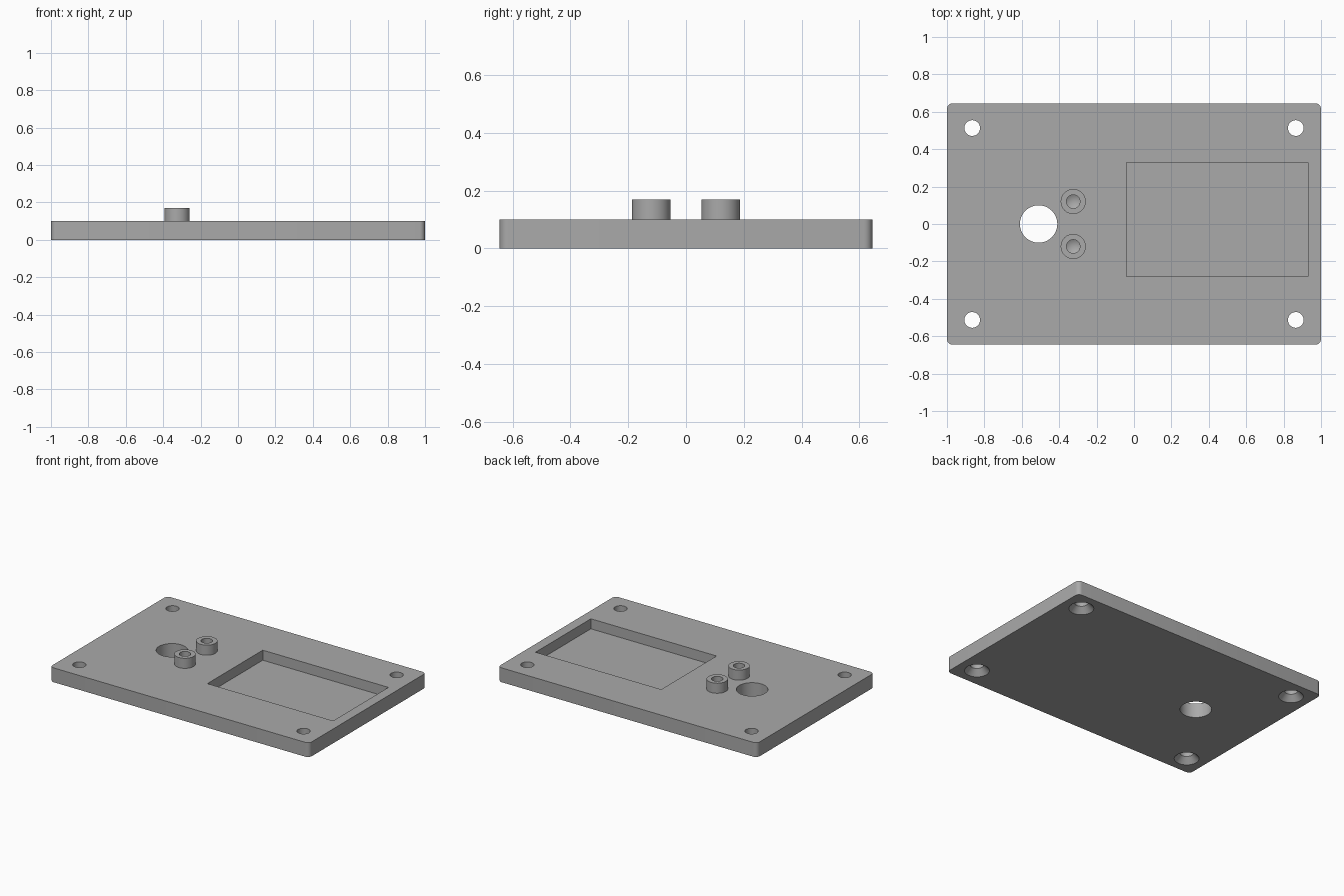
import bpy, bmesh, math

if "Cube" in bpy.data.objects:
    bpy.data.objects.remove(bpy.data.objects["Cube"], do_unlink=True)

grey = bpy.data.materials.new("plain_grey")
grey.use_nodes = True
COLOUR = (0.4, 0.4, 0.4, 1)
grey.diffuse_color = COLOUR
grey.node_tree.nodes["Principled BSDF"].inputs["Base Color"].default_value = COLOUR

THICK, HALF_DEPTH = 0.10, 0.645
BOSS_X, BOSS_Y, BOSS_TOP = -0.325, 0.12, 0.17


def add_object(name, bm):
    mesh = bpy.data.meshes.new(name)
    bmesh.ops.recalc_face_normals(bm, faces=bm.faces)
    bm.to_mesh(mesh)
    bm.free()
    mesh.materials.append(grey)
    obj = bpy.data.objects.new(name, mesh)
    bpy.context.collection.objects.link(obj)
    return obj


def box(name, x0, x1, y0, y1, z0, z1, corner=0):
    bm = bmesh.new()
    bmesh.ops.create_cube(bm, size=1)
    for v in bm.verts:
        v.co.x = x1 if v.co.x > 0 else x0
        v.co.y = y1 if v.co.y > 0 else y0
        v.co.z = z1 if v.co.z > 0 else z0
    if corner:
        upright = [e for e in bm.edges if abs(e.verts[0].co.z - e.verts[1].co.z) > 0.01]
        bmesh.ops.bevel(bm, geom=upright, offset=corner, segments=6, profile=0.5, affect='EDGES')
    return add_object(name, bm)


def turned(name, x, y, profile, sides=48):
    """Solid of revolution from (radius, height) points, bottom to top."""
    bm = bmesh.new()
    rings = []
    for r, z in profile:
        if r == 0:
            rings.append([bm.verts.new((x, y, z))] * sides)
        else:
            turn = [2 * math.pi * i / sides for i in range(sides)]
            rings.append([bm.verts.new((x + r * math.cos(a), y + r * math.sin(a), z)) for a in turn])
    for low, high in zip(rings, rings[1:]):
        for i in range(sides):
            j = (i + 1) % sides
            bm.faces.new(list(dict.fromkeys((low[i], low[j], high[j], high[i]))))
    for ring in (rings[0], rings[-1]):
        if ring[0] is not ring[1]:
            bm.faces.new(ring)
    return add_object(name, bm)


def cut(target, cutters):
    for c in cutters:
        mod = target.modifiers.new("cut", 'BOOLEAN')
        mod.operation, mod.solver, mod.object = 'DIFFERENCE', 'EXACT', c
    bpy.ops.object.select_all(action='DESELECT')
    bpy.context.view_layer.objects.active = target
    target.select_set(True)
    for mod in list(target.modifiers):
        bpy.ops.object.modifier_apply(modifier=mod.name)
    bpy.ops.object.shade_smooth_by_angle(angle=math.radians(30))


# Base plate and the two bosses
plate = box("base_plate", -1, 1, -HALF_DEPTH, HALF_DEPTH, 0, THICK, corner=0.03)
bosses, drills = [], []
for side, y in (("front", -BOSS_Y), ("back", BOSS_Y)):
    bosses.append(turned(side + "_boss", BOSS_X, y, [(0.067, THICK), (0.067, BOSS_TOP)]))
    drills.append(turned(side + "_drill", BOSS_X, y, [(0, 0.04), (0.036, 0.06), (0.036, 0.2)]))

# Pocket, large through hole and countersunk corner screw holes
pocket = box("pocket_cutter", -0.04, 0.93, -0.28, 0.33, 0.03, 0.2)
port = turned("port_cutter", -0.51, 0, [(0.1, -0.1), (0.1, 0.2)])
screws = [turned("screw_cutter", sx * 0.865, sy * 0.513,
                 [(0.088, -0.01), (0.042, 0.04), (0.042, 0.2)])
          for sx in (-1, 1) for sy in (-1, 1)]

cut(plate, [pocket, port] + screws + drills)
for boss, drill in zip(bosses, drills):
    cut(boss, [drill])
for helper in [pocket, port] + screws + drills:
    bpy.data.objects.remove(helper, do_unlink=True)
